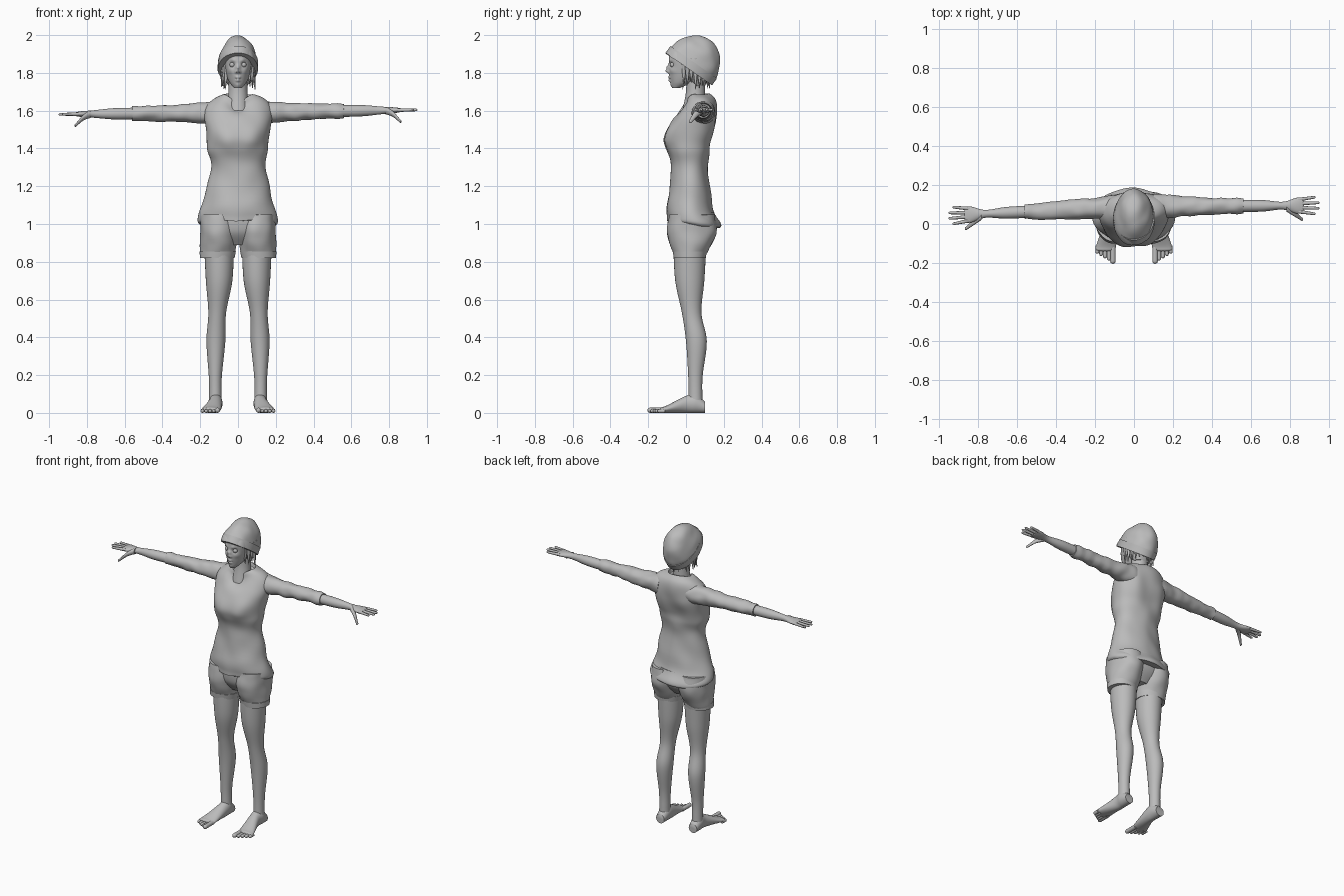
import bpy, bmesh, math, random
from mathutils import Vector, noise

random.seed(4)
cube = bpy.data.objects.get("Cube")
if cube:
    bpy.data.objects.remove(cube, do_unlink=True)

grey = bpy.data.materials.new("light_grey")
grey.use_nodes = True
grey.diffuse_color = (0.5, 0.5, 0.5, 1)
grey.node_tree.nodes["Principled BSDF"].inputs["Base Color"].default_value = grey.diffuse_color
parts = []


def spline(rows, steps):
    """Smooth interpolation through the section rows."""
    out = []
    for i in range(len(rows) - 1):
        before, after = rows[max(i - 1, 0)], rows[min(i + 2, len(rows) - 1)]
        for k in range(steps):
            t = k / steps
            section = []
            for p, q, r, s in zip(before, rows[i], rows[i + 1], after):
                curve = 3 * (q - r) + s - p
                bend = 2 * p - 5 * q + 4 * r - s
                section.append(q + t / 2 * (r - p + t * (bend + t * curve)))
            out.append(section)
    return out + [rows[-1]]


def place(axis, along, across, up):
    """Turn section coordinates into model coordinates."""
    if axis == "x":
        return along, across, up
    if axis == "y":
        return across, along, up
    return across, up, along


def loft(name, rows, axis="z", side=1, segments=32, steps=8, depth=1, tip=0):
    """Rows: position along axis, two centre offsets, half width, optional half depth."""
    rows = [row if len(row) == 5 else (*row, row[3] * depth) for row in rows]
    rings = spline(rows, steps)
    if tip:
        end, across, up, wide, deep = rings[-1]
        for k in range(1, 5):
            angle = math.radians(20 * k)
            shrink = math.cos(angle)
            rings.append((end + tip * math.sin(angle), across, up, wide * shrink, deep * shrink))
    bm = bmesh.new()
    loops = []
    for along, across, up, wide, deep in rings:
        loop = []
        for k in range(segments):
            angle = math.tau * k / segments
            co = Vector(place(axis, along, across + wide * math.cos(angle), up + deep * math.sin(angle)))
            co.x *= side
            loop.append(bm.verts.new(co))
        loops.append(loop)
    for a, b in zip(loops, loops[1:]):
        for k in range(segments):
            bm.faces.new((a[k], a[k - 1], b[k - 1], b[k]))
    bm.faces.new(loops[0])
    bm.faces.new(loops[-1])
    bmesh.ops.recalc_face_normals(bm, faces=bm.faces)
    mesh = bpy.data.meshes.new(name)
    bm.to_mesh(mesh)
    bm.free()
    mesh.materials.append(grey)
    ob = bpy.data.objects.new(name, mesh)
    bpy.context.collection.objects.link(ob)
    parts.append(ob)
    return ob


FRONT, BACK = -1, 1
MIDDLE = 0.04


def sculpt(ob, x, z, size, push, facing=FRONT, axis="y"):
    """Soft mirrored push on the front or back half of a part."""
    for v in ob.data.vertices:
        weight = min(1, max(0, facing * (v.co.y - MIDDLE) / MIDDLE))
        for centre in {x, -x}:
            distance = math.hypot(v.co.x - centre, v.co.z - z) / size
            shift = push * weight * math.exp(-distance ** 2)
            setattr(v.co, axis, getattr(v.co, axis) + shift)


def wrinkle(ob, scale, amount):
    """Fine cloth folds."""
    normals = [v.normal.copy() for v in ob.data.vertices]
    for v, normal in zip(ob.data.vertices, normals):
        v.co += normal * amount * noise.noise(v.co * scale)


# Shirt body with bust, spine hollow, dipped neckline and hem that drops behind
shirt = loft("shirt_body", [
    (1, 0, .04, .2, .14), (1.02, 0, .04, .21, .14), (1.1, 0, .02, .19, .12),
    (1.3, 0, .02, .145, .1), (1.4, 0, .02, .16, .12), (1.5, 0, .03, .175, .13),
    (1.6, 0, .06, .18, .1), (1.66, 0, .07, .14, .08), (1.69, 0, .06, .08, .06),
    (1.67, 0, .06, .07, .05)], segments=72)
sculpt(shirt, .07, 1.43, .06, -.02)
sculpt(shirt, 0, 1.67, .06, -.05, axis="z")
sculpt(shirt, 0, 1.45, .08, -.02, BACK)
sculpt(shirt, .1, 1.54, .06, .01, BACK)
sculpt(shirt, .1, 1, .1, -.02, BACK, "z")
sculpt(shirt, .1, 1, .1, .02, FRONT, "z")
wrinkle(shirt, 9, .01)

loft("shorts_hips", [(.89, 0, .03, .1, .06), (.96, 0, .03, .19, .11), (1.06, 0, .03, .19, .12)])

for side, label in ((1, "left"), (-1, "right")):
    # Shorts leg and its turned cuff
    shorts = loft(label + "_shorts_leg", [
        (.83, .11, .02, .09, .08), (.95, .1, .03, .1, .13), (1.05, .1, .03, .1, .12)],
        side=side, segments=48)
    wrinkle(shorts, 15, .005)
    loft(label + "_shorts_cuff", [(.82, .11, .02, .092, .085), (.855, .107, .02, .096, .09)],
         side=side, segments=48)

    # Bare leg, foot and toes
    loft(label + "_leg", [
        (.9, .1, .02, .08), (.7, .1, .02, .07), (.53, .11, .03, .047), (.38, .117, .055, .05),
        (.2, .12, .05, .035), (.1, .12, .05, .033), (.04, .12, .05, .035)],
        side=side, depth=1.1)
    loft(label + "_foot", [(y, x, height, wide, height) for y, x, wide, height in (
        (.1, .12, .03, .03), (.05, .12, .037, .05), (0, .12, .037, .045),
        (-.1, .14, .05, .02), (-.13, .147, .05, .015))], axis="y", side=side, tip=-.01)
    for i in range(5):
        radius = .01 if i else .014
        x = .108 + .02 * i
        loft(f"{label}_toe_{i + 1}", [(-.11, x, radius, radius), (-.19 + .012 * i, x, radius, radius)],
             axis="y", side=side, segments=12, tip=-radius)

    # Each arm has its own sweep and droop
    sweep, rise = (.005, .015) if side > 0 else (-.05, -.01)

    def arm(name, rows, **options):
        centred = [(x, y + .09 + sweep * x, z + 1.59 + rise * x, *radii) for x, y, z, *radii in rows]
        return loft(f"{label}_{name}", centred, axis="x", side=side, **options)

    sleeve = arm("sleeve", [(.1, 0, 0, .064), (.3, 0, 0, .049), (.56, 0, 0, .037)], steps=16)
    wrinkle(sleeve, 18, .008)
    arm("forearm_and_palm", [
        (.5, 0, 0, .031), (.65, 0, 0, .03), (.76, 0, 0, .02), (.83, 0, 0, .04, .015),
        (.86, 0, 0, .04, .01)], tip=.01)
    for i in range(4):
        y = .02 * i - .03
        reach = .94 if i in (1, 2) else .92
        arm(f"finger_{i + 1}", [(.84, y, 0, .01), (reach, y * 1.4, 0, .007)], segments=12, tip=.01)
    arm("thumb", [(.78, -.01, 0, .02), (.82, -.04, -.02, .015), (.86, -.07, -.06, .009)],
        segments=16, tip=.006)

    # Eyeball
    bpy.ops.mesh.primitive_uv_sphere_add(radius=.014, location=(.03 * side, -.071, 1.843))
    eye = bpy.context.object
    eye.name = label + "_eye"
    eye.data.materials.append(grey)
    parts.append(eye)

# Neck and head
loft("neck", [(1.6, 0, .04, .06), (1.7, 0, .05, .05), (1.8, 0, .05, .05)])
head = loft("head", [
    (1.72, 0, -.05, .02), (1.75, 0, -.02, .045, .06), (1.8, 0, .01, .065, .1),
    (1.87, 0, .01, .075, .1), (1.92, 0, .02, .07, .1), (1.96, 0, .02, .03, .05)],
    segments=96, steps=12)
features = {
    "eye socket": (.03, 1.845, .014, .013),
    "brow": (.025, 1.865, .012, -.005),
    "cheek": (.042, 1.81, .015, -.005),
    "nose bridge": (0, 1.83, .011, -.013),
    "nose tip": (0, 1.81, .01, -.018),
    "nostril": (.011, 1.804, .006, -.008),
    "upper lip": (.007, 1.776, .008, -.007),
    "mouth": (.01, 1.768, .005, .005),
    "lower lip": (.005, 1.76, .008, -.007),
    "chin": (0, 1.735, .016, -.006),
}
for feature in features.values():
    sculpt(head, *feature)

# Hair: nape mass and ragged locks around the sides and back
loft("hair_back", [(1.73, 0, .07, .05, .03), (1.8, 0, .055, .085, .075), (1.87, 0, .055, .088, .085)])
lock_count = 17
for i in range(lock_count):
    angle = math.radians(-42 + 264 * i / (lock_count - 1))
    length = random.uniform(.13, .17)
    flare = random.uniform(0, .15)
    rows = []
    for k in range(4):
        t = k / 3
        spread = .95 + flare * t * t
        rows.append((1.88 - length * t, .085 * spread * math.cos(angle),
                     MIDDLE + .08 * spread * math.sin(angle), .018 * (1.1 - t)))
    loft(f"hair_lock_{i + 1}", rows, segments=10, steps=4)

# Soft hat with a folded band, tipped back
wide, deep, tall = .106, .15, .19
crown = []
for k in range(13):
    angle = math.radians(7 * k)
    crown.append((tall * math.sin(angle), 0, 0, wide * math.cos(angle), deep * math.cos(angle)))
hat = loft("hat_crown", crown, segments=48, steps=3)
wrinkle(hat, 14, .006)
band = loft("hat_band", [(0, 0, 0, wide, deep), (.045, 0, 0, wide, deep)], segments=48)
for ob in (hat, band):
    ob.location = (0, .015, 1.82)
    ob.rotation_euler.x = math.radians(-35)

# Smooth shading with crisp hems
bpy.ops.object.select_all(action="DESELECT")
for ob in parts:
    ob.select_set(True)
bpy.context.view_layer.objects.active = parts[0]
bpy.ops.object.shade_smooth_by_angle(angle=math.radians(50))
